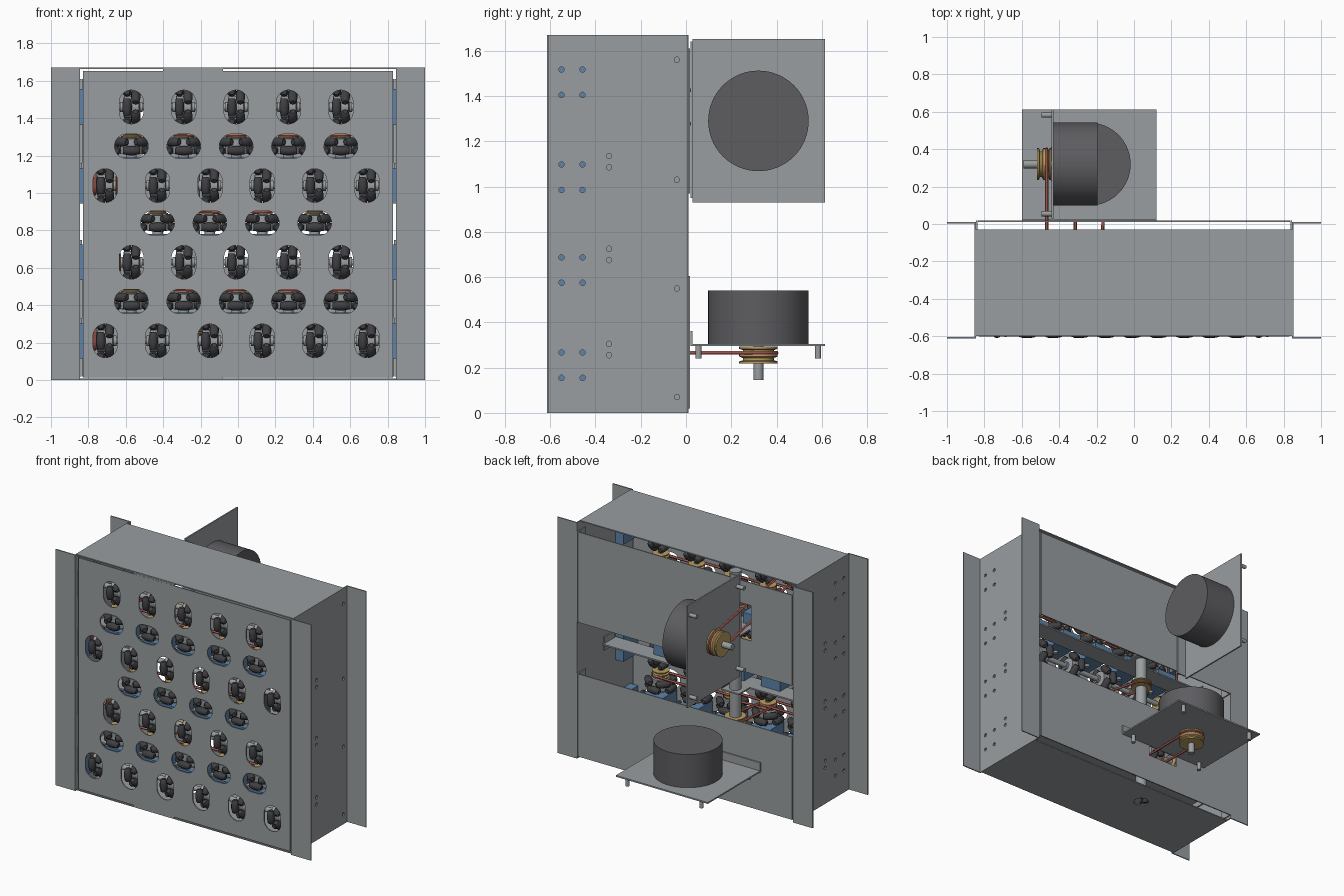
import bpy, bmesh, math
from math import pi, cos, sin
from mathutils import Vector as V, Matrix

if "Cube" in bpy.data.objects:
    bpy.data.objects.remove(bpy.data.objects["Cube"])

X, Y, Z = V((1, 0, 0)), V((0, 1, 0)), V((0, 0, 1))


def mat(name, *rgb):
    m = bpy.data.materials.new(name)
    m.diffuse_color = (*rgb, 1)
    m.use_nodes = True
    m.node_tree.nodes["Principled BSDF"].inputs["Base Color"].default_value = m.diffuse_color
    return m


blue = mat("blue", .11, .23, .40)
gold = mat("gold", .50, .34, .12)
red = mat("red", .48, .13, .11)
dark = mat("dark", .11, .11, .12)
black = mat("black", .05, .05, .055)
steel = mat("steel", .32, .34, .35)


def add(name, data, m=None):
    ob = bpy.data.objects.new(name, data)
    bpy.context.collection.objects.link(ob)
    if m and not data.materials:
        data.materials.append(m)
    return ob


def box(name, x0, x1, y0, y1, z0, z1, m=steel):
    bm = bmesh.new()
    bmesh.ops.create_cube(bm, size=1)
    for v in bm.verts:
        v.co = ((x0 + x1) / 2 + v.co.x * (x1 - x0), (y0 + y1) / 2 + v.co.y * (y1 - y0),
                (z0 + z1) / 2 + v.co.z * (z1 - z0))
    me = bpy.data.meshes.new(name)
    bm.to_mesh(me)
    return add(name, me, m)


def spin(bm, prof, M, n=32, mi=0):
    """Revolve (radius, height) points round local z and cap both ends."""
    rings = [[bm.verts.new(M @ V((r * cos(2*pi*i/n), r * sin(2*pi*i/n), h))) for i in range(n)]
             for r, h in prof]
    fs = [bm.faces.new((a[i], a[(i+1) % n], b[(i+1) % n], b[i]))
          for a, b in zip(rings, rings[1:]) for i in range(n)]
    fs += [bm.faces.new(rings[0][::-1]), bm.faces.new(rings[-1])]
    for f in fs:
        f.material_index = mi


def lathe(name, prof, loc, axis, m=steel, n=32):
    bm = bmesh.new()
    spin(bm, prof, Matrix.Translation(loc) @ Z.rotation_difference(axis).to_matrix().to_4x4(), n)
    me = bpy.data.meshes.new(name)
    bm.to_mesh(me)
    return add(name, me, m)


def rod(name, loc, axis, length, r, m=steel, n=32):
    return lathe(name, [(r, 0), (r, length)], loc, axis, m, n)


def pulley(name, loc, axis, r, w=.044):
    g, h = r * .8, w / 2
    lathe(name, [(r, -h), (r, -h*.75), (g, -h*.6), (g, -h*.35), (r, -h*.15), (r, h*.15),
                 (g, h*.35), (g, h*.6), (r, h*.75), (r, h)], V(loc), axis, gold)


def from_curve(name, loops, M, m, **kw):
    """Closed poly splines turned into a mesh."""
    cu = bpy.data.curves.new(name, 'CURVE')
    for k, v in kw.items():
        setattr(cu, k, v)
    for pts in loops:
        s = cu.splines.new('POLY')
        s.points.add(len(pts) - 1)
        for p, c in zip(s.points, pts):
            p.co = (*c, 0, 1) if len(c) == 2 else (*c, 1)
        s.use_cyclic_u = True
    tmp = add(name, cu)
    dg = bpy.context.evaluated_depsgraph_get()
    me = bpy.data.meshes.new_from_object(tmp.evaluated_get(dg))
    bpy.data.objects.remove(tmp)
    ob = add(name, me, m)
    ob.matrix_world = M
    return ob


def rect(a, b, c, d):
    return [(a, c), (b, c), (b, d), (a, d)]


def slot(cx, cy, w, h, n=8):
    r = min(w, h) / 2
    pts = []
    for i in range(4 * n):
        a = 2 * pi * (i + .5) / (4 * n)
        pts.append((cx + r*cos(a) + math.copysign(w/2 - r, cos(a)),
                    cy + r*sin(a) + math.copysign(h/2 - r, sin(a))))
    return pts


def plate(name, loops, origin, u, v, t=.008):
    M = Matrix((u, v, u.cross(v))).transposed().to_4x4()
    return from_curve(name, loops, Matrix.Translation(origin) @ M, steel,
                      dimensions='2D', fill_mode='BOTH', extrude=t / 2)


def belt(name, p, q, axis, r1, r2):
    p, q = V(p), V(q)
    d = (q - p).length
    u = (q - p) / d
    v = axis.cross(u)
    a = math.acos((r1 - r2) / d)
    pts = [p + r1*(u*cos(t) + v*sin(t)) for t in [a + (2*pi - 2*a)*i/14 for i in range(15)]]
    pts += [q + r2*(u*cos(t) + v*sin(t)) for t in [-a + 2*a*i/14 for i in range(15)]]
    from_curve(name, [pts], Matrix(), red, dimensions='3D', bevel_depth=.009, bevel_resolution=1)


# layout of the wheel rows
WY = -.505
five, six, four = [[s + .28*i for i in range(n)] for s, n in ((-.57, 5), (-.71, 6), (-.43, 4))]
upright = {1.46: five, 1.04: six, .63: five, .21: six}
level = {1.25: five, .84: four, .42: five}

# front plate with wheel openings
holes = [slot(x, z, .13, .18) for z, xs in upright.items() for x in xs]
holes += [slot(x, z, .18, .13) for z, xs in level.items() for x in xs]
plate("front_plate", [rect(-.83, .83, .015, 1.652)] + holes, V((0, -.597, 0)), X, Z)
for z in (.008, 1.652):
    box("front_plate_tab", -.4, -.08, -.6, -.5, z, z + .01)

# side channels
small = lambda y, z: slot(y, z, .024, .024, 4)
bolts = [small(y, z + d) for z in upright for y in (-.55, -.457) for d in (-.055, .057)]
bolts += [small(-.34, z - .14 + d) for z in level for d in (-.025, .025)]
bolts += [small(-.04, z) for z in (.07, .55, 1.03, 1.56)]
for s in (-1, 1):
    plate("side_plate", [rect(-.612, .012, 0, 1.67)] + bolts, V((s*.849, 0, 0)), Y, Z)
    a, b = sorted((s*.846, s))
    box("front_flange", a, b, -.613, -.605, 0, 1.67)
    box("back_flange", a, b, .004, .012, 0, 1.67)

# top, bottom and back covers
box("top_plate", -.846, .846, -.598, -.03, 1.662, 1.67)
plate("bottom_plate", [rect(-.846, .846, -.598, -.03), slot(-.24, -.21, .1, .1)], V((0, 0, .004)), X, Y)
plate("lower_back_plate", [rect(-.835, .835, .02, .605), rect(-.36, -.12, .22, .295)], V((0, .014, 0)), X, Z)
plate("upper_back_plate", [rect(-.835, .835, .97, 1.61), rect(-.52, -.43, 1.2, 1.45)], V((0, .014, 0)), X, Z)
for s in (-1, 1):
    for z0, z1 in ((.02, .605), (.97, 1.61)):
        a, b = sorted((s*.836, s*.844))
        box("back_plate_fold", a, b, -.075, .018, z0, z1)

# one roller wheel mesh, shared by all wheels
bm = bmesh.new()
spin(bm, [(.028, -.06), (.028, -.045), (.06, -.04), (.06, .04), (.028, .045), (.028, .06)], Matrix(), 20)
for row in (0, 1):
    for i in range(4):
        R = Matrix.Rotation(pi/2*i + pi/4*row, 4, 'Z')
        R = R @ Matrix.Translation((0, -.08, (-.023, .023)[row])) @ Matrix.Rotation(pi/2, 4, 'Y')
        spin(bm, [(.014, -.046), (.02, -.04), (.025, -.014), (.025, .014), (.02, .04), (.014, .046)], R, 12, 1)
wheel = bpy.data.meshes.new("roller_wheel")
bm.to_mesh(wheel)
wheel.materials.append(steel)
wheel.materials.append(black)

# upright wheels on shared horizontal shafts with end bearing blocks
for z, xs in upright.items():
    rod("horizontal_shaft", V((-.83, WY, z)), X, 1.66, .018, n=16)
    for x in xs:
        w = add("upright_wheel", wheel)
        w.location = (x, WY, z)
        w.rotation_euler = (0, pi/2, 0)
    for s in (-1, 1):
        a, b = sorted((s*.785, s*.845))
        box("end_bearing_block", a, b, -.585, -.42, z - .095, z + .095, blue)

# belts joining the horizontal shafts
for x, z0, z1 in ((-.765, 1.46, 1.04), (-.64, 1.04, .63), (-.765, .63, .21)):
    for z in (z0, z1):
        pulley("row_pulley", (x, WY, z), X, .05, .03)
    belt("row_belt", (x, WY, z0), (x, WY, z1), X, .045, .045)

# level wheels: shelf, bearing block, short shaft, pulley, belt chain
SX, SY = -.24, -.21
for z, xs in level.items():
    box("shelf", -.843, .843, -.41, -.27, z - .145, z - .135)
    box("shaft_bracket", SX - .07, SX + .07, -.27, -.15, z - .145, z - .135)
    for s in (-1, 1):
        a, b = sorted((s*.835, s*.844))
        box("shelf_tab", a, b, -.4, -.28, z - .185, z - .09)
    for i, x in enumerate(xs):
        add("level_wheel", wheel).location = (x, WY, z)
        box("wheel_bearing_block", x - .075, x + .075, -.575, -.33, z - .135, z - .06, blue)
        rod("wheel_shaft", V((x, WY, z - .15)), Z, .25, .018, n=16)
        pulley("wheel_pulley", (x, WY, z + .07), Z, .055)
        if i:
            h = z + .07 + (.011 if i % 2 else -.011)
            belt("wheel_belt", (xs[i-1], WY, h), (x, WY, h), Z, .047, .047)
    pulley("main_shaft_pulley", (SX, SY, z + .07), Z, .07)
    belt("main_shaft_belt", (SX, SY, z + .07), (xs[1], WY, z + .07), Z, .06, .05)
rod("main_vertical_shaft", V((SX, SY, .06)), Z, 1.48, .038)

# lower drive: horizontal motor plate
MY = .32
box("lower_motor_plate", -.6, .12, .02, .613, .295, .305)
box("lower_motor_plate_tab", -.6, .12, .019, .028, .3, .362)
rod("lower_motor", V((SX, MY, .305)), Z, .235, .222, dark, 64)
rod("lower_motor_shaft", V((SX, MY, .145)), Z, .15, .022)
pulley("lower_motor_pulley", (SX, MY, .255), Z, .085, .075)
pulley("lower_drive_pulley", (SX, SY, .265), Z, .08)
belt("lower_drive_belt", (SX, MY, .265), (SX, SY, .265), Z, .08, .07)
for x in (-.53, .05):
    for y in (.055, .583):
        rod("lower_standoff", V((x, y, .24)), Z, .055, .014, n=16)

# upper drive: upright motor plate
UX, UZ = -.435, 1.29
box("upper_motor_plate", UX - .005, UX + .005, .028, .613, .93, 1.652)
box("upper_motor_plate_tab", UX, UX + .07, .019, .028, .95, 1.64)
rod("upper_motor", V((UX + .005, MY, UZ)), X, .235, .222, dark, 64)
rod("upper_motor_shaft", V((-.59, MY, UZ)), X, .15, .022)
pulley("upper_motor_pulley", (-.48, MY, UZ), X, .085, .075)
pulley("upper_drive_pulley", (-.467, WY, 1.46), X, .07)
belt("upper_drive_belt", (-.467, MY, UZ), (-.467, WY, 1.46), X, .08, .06)
for z in (1.0, 1.58):
    for y in (.055, .583):
        rod("upper_standoff", V((-.495, y, z)), X, .055, .014, n=16)

# smooth round parts, keep hard edges
for ob in bpy.data.objects:
    ob.select_set(ob.type == 'MESH')
bpy.context.view_layer.objects.active = bpy.data.objects["front_plate"]
bpy.ops.object.shade_smooth_by_angle(angle=math.radians(35))
